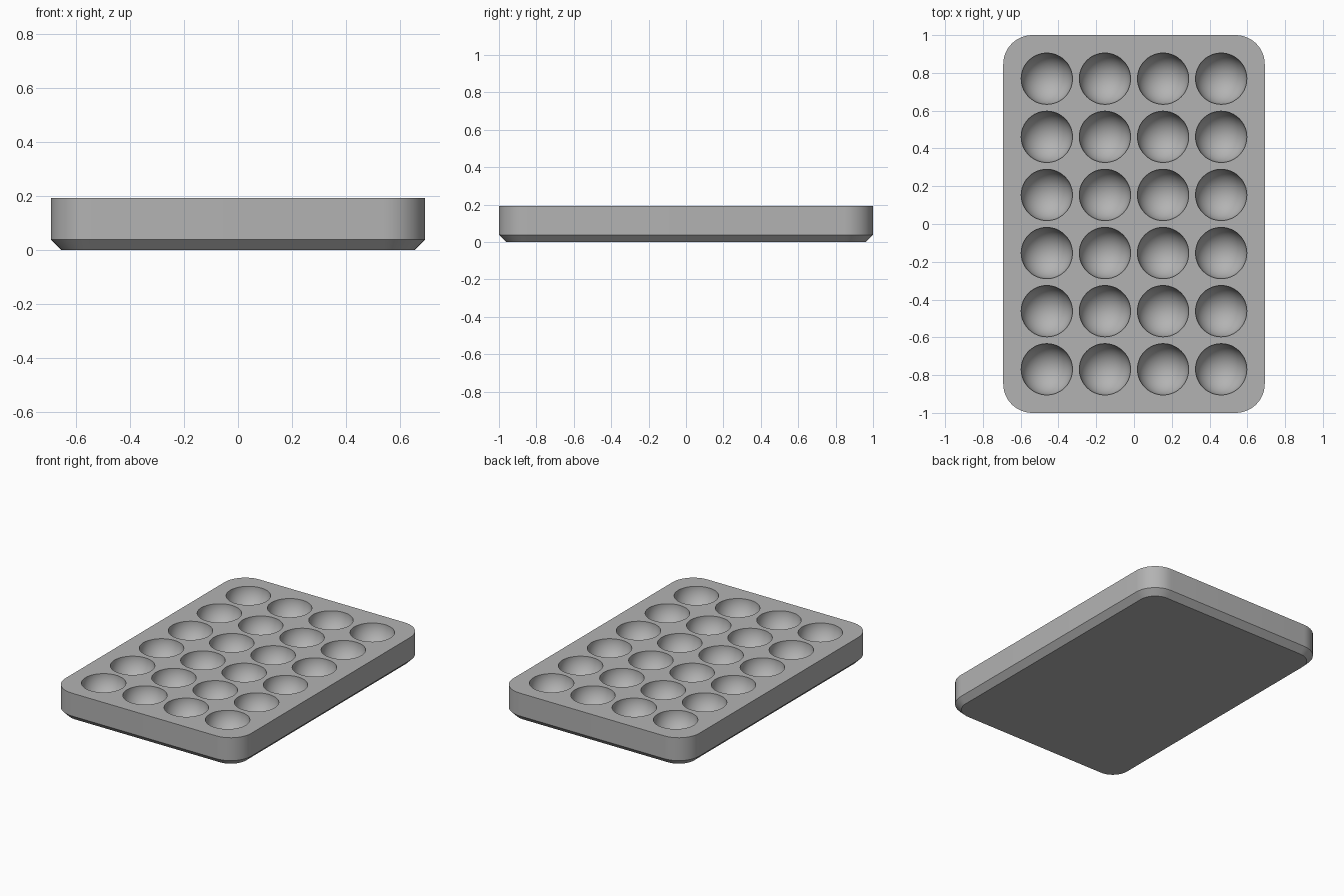
import bpy, bmesh, math
from mathutils import Matrix, Vector

cube = bpy.data.objects.get("Cube")
if cube:
    bpy.data.objects.remove(cube)

UNIT = 1 / 13                      # model proportions fall on a 26-unit length
HALF_X, HALF_Y = 9 * UNIT, 13 * UNIT
HEIGHT, CHAMFER = 2.5 * UNIT, 0.5 * UNIT
CORNER, PITCH = 2 * UNIT, 4 * UNIT
POCKET = 0.136

grey = bpy.data.materials.new("plain grey")
grey.use_nodes = True
grey.diffuse_color = (0.45, 0.45, 0.45, 1)
grey.node_tree.nodes["Principled BSDF"].inputs["Base Color"].default_value = grey.diffuse_color


def add_object(name, bm):
    mesh = bpy.data.meshes.new(name)
    bmesh.ops.recalc_face_normals(bm, faces=bm.faces)
    bm.to_mesh(mesh)
    bm.free()
    mesh.materials.append(grey)
    obj = bpy.data.objects.new(name, mesh)
    bpy.context.collection.objects.link(obj)
    return obj


def rounded_ring(bm, inset, z, steps=12):
    """Rounded rectangle of vertices, pulled in by inset."""
    ring = []
    radius = CORNER - inset
    for quarter, (sx, sy) in enumerate([(1, 1), (-1, 1), (-1, -1), (1, -1)]):
        for i in range(steps + 1):
            a = (quarter + i / steps) * math.pi / 2
            ring.append(bm.verts.new((sx * (HALF_X - CORNER) + radius * math.cos(a),
                                      sy * (HALF_Y - CORNER) + radius * math.sin(a), z)))
    return ring


# Tray body: chamfered foot and straight rounded wall
bm = bmesh.new()
rings = [rounded_ring(bm, CHAMFER, 0), rounded_ring(bm, 0, CHAMFER), rounded_ring(bm, 0, HEIGHT)]
for low, high in zip(rings, rings[1:]):
    for i in range(len(low)):
        j = (i + 1) % len(low)
        bm.faces.new((low[i], low[j], high[j], high[i]))
bm.faces.new(rings[0])
bm.faces.new(rings[-1])
tray = add_object("tray", bm)

# Round pockets in a four by six grid
bm = bmesh.new()
for col in range(4):
    for row in range(6):
        spot = Vector(((col - 1.5) * PITCH, (row - 2.5) * PITCH, HEIGHT))
        bmesh.ops.create_uvsphere(bm, u_segments=48, v_segments=25, radius=POCKET,
                                  matrix=Matrix.Translation(spot))
cutter = add_object("pocket_cutter", bm)
cutter.hide_render = True

cut = tray.modifiers.new("pockets", 'BOOLEAN')
cut.object = cutter
cut.solver = 'EXACT'
bpy.context.view_layer.objects.active = tray
tray.select_set(True)
bpy.ops.object.modifier_apply(modifier=cut.name)
bpy.data.objects.remove(cutter)
bpy.ops.object.shade_smooth_by_angle(angle=math.radians(30))
